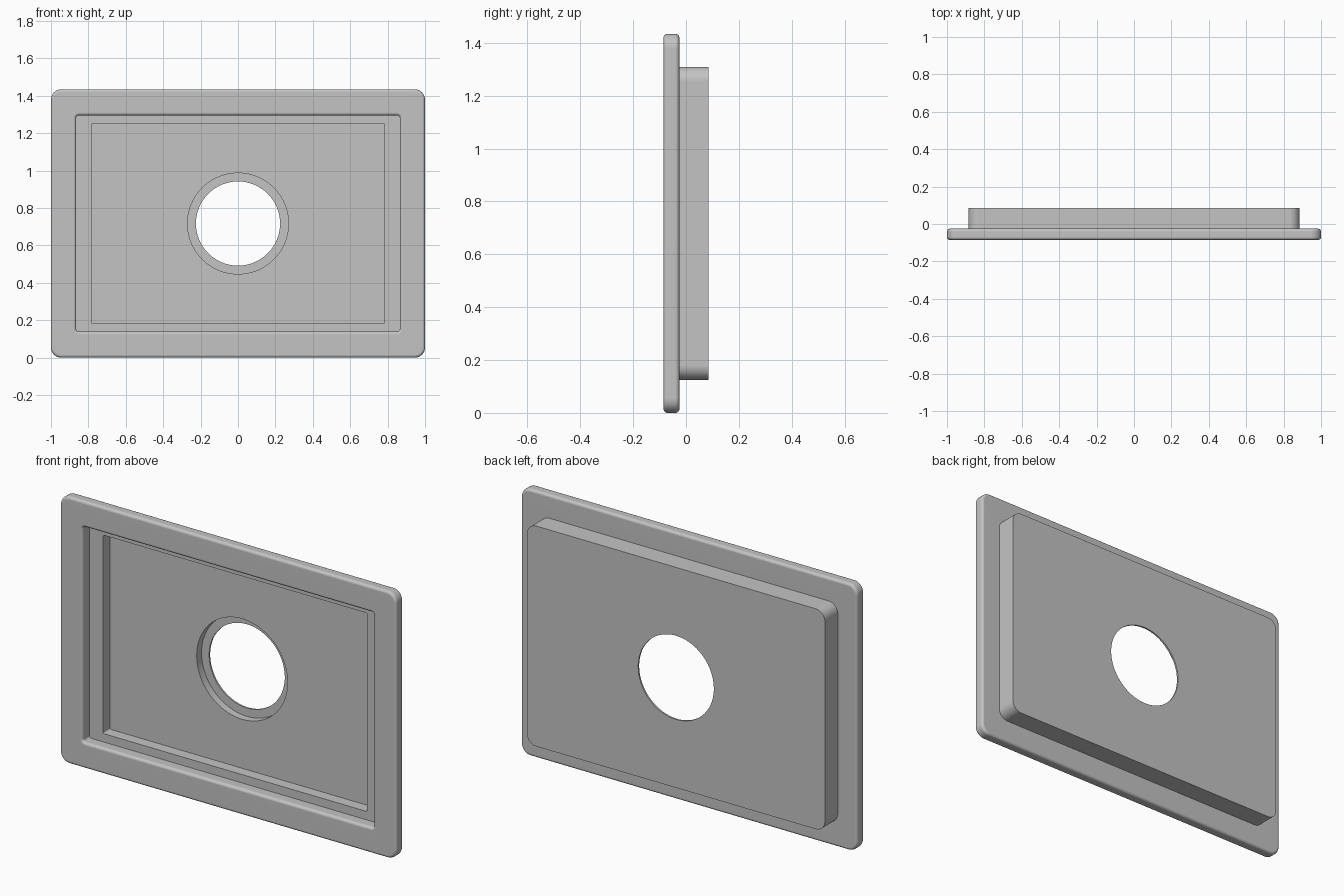
import bpy
import bmesh
from math import sin, cos, pi, radians

cube = bpy.data.objects.get("Cube")
if cube:
    bpy.data.objects.remove(cube, do_unlink=True)

CENTRE_Z = 0.717
N = 18                                    # points per quarter of each loop
FRONT, FLANGE_BACK, BACK = -0.085, -0.025, 0.085
RECESS, COUNTERBORE = 0.035, 0.076
EDGE = 0.015                              # rounding of the frame edges


def rect(half_w, half_h, radius, y):
    """Loop of points around a rounded rectangle."""
    points = []
    for q, (sx, sz) in enumerate([(1, 1), (-1, 1), (-1, -1), (1, -1)]):
        for i in range(N):
            a = (q + i / (N - 1)) * pi / 2
            points.append((sx * (half_w - radius) + radius * cos(a), y,
                           sz * (half_h - radius) + radius * sin(a) + CENTRE_Z))
    return points


def circle(radius, y):
    """Loop of points around a circle, matching the rectangle loops."""
    angles = [(i + 0.5) / N * pi / 2 for i in range(4 * N)]
    return [(radius * cos(a), y, radius * sin(a) + CENTRE_Z) for a in angles]


def fillet(half_w, half_h, radius, y, toward, grow, start, steps=5):
    """Loops of a quarter-round edge; grow is -1 on outer and 1 on inner edges."""
    loops = []
    for i in range(steps + 1):
        a = (i if start else steps - i) / steps * pi / 2
        d = grow * EDGE * (1 - sin(a))
        loops.append(rect(half_w + d, half_h + d, radius + d,
                          y + toward * EDGE * (1 - cos(a))))
    return loops


# Loops run from the back of the hole, round the outside, and in at the front
loops = [circle(0.225, BACK)]
# Tray outside
loops += [rect(0.885, 0.592, 0.055, BACK), rect(0.885, 0.592, 0.055, FLANGE_BACK)]
# Frame with rounded edges
loops += fillet(1.0, CENTRE_Z, 0.055, FLANGE_BACK, -1, -1, True)
loops += fillet(1.0, CENTRE_Z, 0.055, FRONT, 1, -1, False)
# Opening, ledge and recess
loops += fillet(0.865, 0.578, 0.014, FRONT, 1, 1, True)
loops += [rect(0.865, 0.578, 0.014, FLANGE_BACK),
          rect(0.784, 0.533, 0.006, FLANGE_BACK),
          rect(0.784, 0.533, 0.006, RECESS)]
# Counterbored hole
loops += [circle(0.27, RECESS), circle(0.27, COUNTERBORE), circle(0.225, COUNTERBORE)]

bm = bmesh.new()
rings = [[bm.verts.new(p) for p in loop] for loop in loops]
for a, b in zip(rings, rings[1:] + rings[:1]):
    for i in range(4 * N):
        j = (i + 1) % (4 * N)
        bm.faces.new((a[i], a[j], b[j], b[i]))
bmesh.ops.recalc_face_normals(bm, faces=bm.faces)
mesh = bpy.data.meshes.new("framed_tray")
bm.to_mesh(mesh)
bm.free()

tray = bpy.data.objects.new("framed_tray", mesh)
bpy.context.collection.objects.link(tray)

# Single grey finish
grey = bpy.data.materials.new("plain_grey")
grey.use_nodes = True
colour = (0.55, 0.55, 0.55, 1)
grey.diffuse_color = colour
for node in grey.node_tree.nodes:
    if node.type == 'BSDF_PRINCIPLED':
        node.inputs["Base Color"].default_value = colour
mesh.materials.append(grey)

# Smooth rounded edges, flat faces
for other in bpy.context.selected_objects:
    other.select_set(False)
tray.select_set(True)
bpy.context.view_layer.objects.active = tray
bpy.ops.object.shade_smooth_by_angle(angle=radians(30))
weighted = tray.modifiers.new("flat_face_normals", 'WEIGHTED_NORMAL')
weighted.keep_sharp = True
